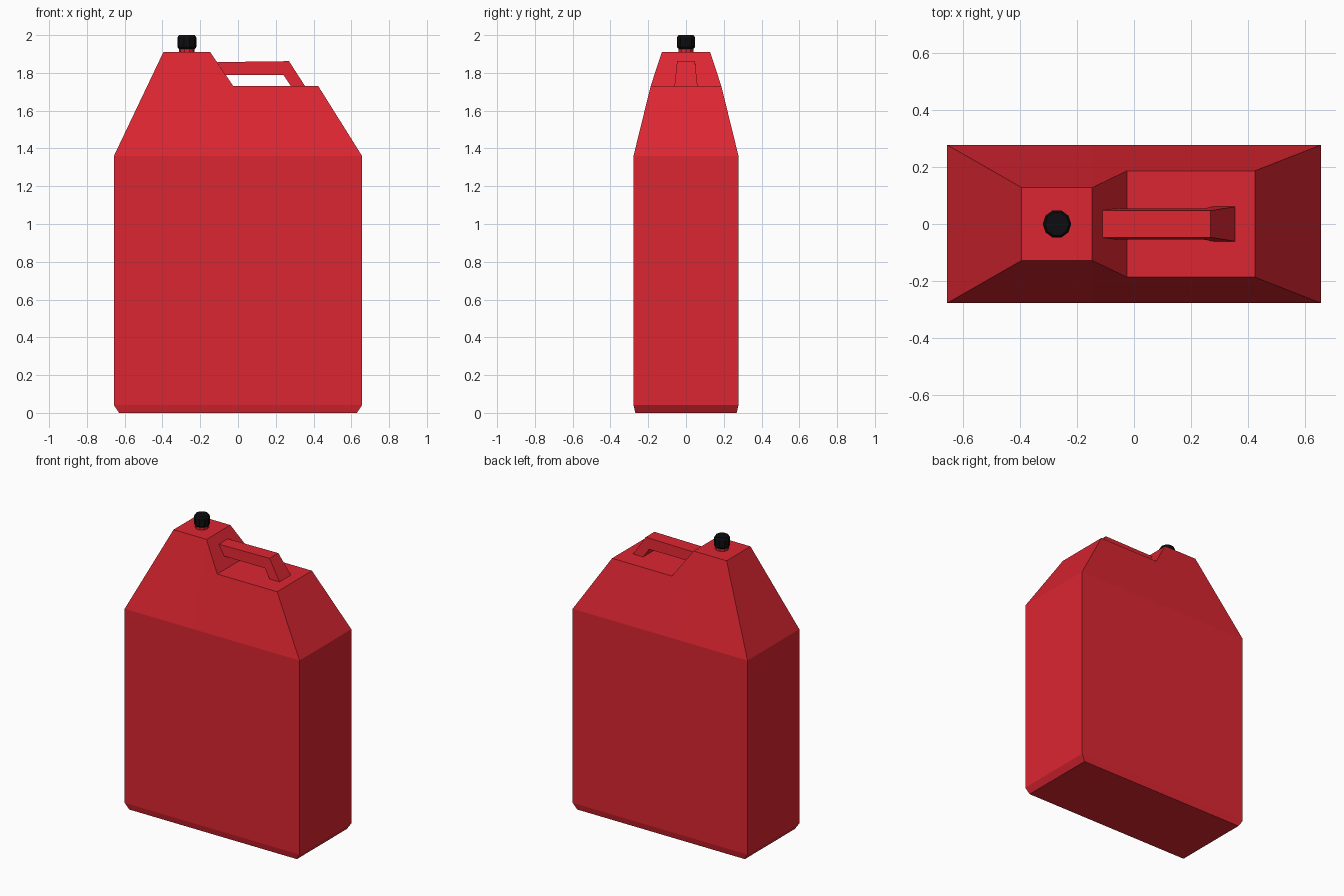
import bpy, math

if "Cube" in bpy.data.objects:
    bpy.data.objects.remove(bpy.data.objects["Cube"])

def material(name, rgb):
    m = bpy.data.materials.new(name)
    m.diffuse_color = (*rgb, 1)
    m.use_nodes = True
    m.node_tree.nodes["Principled BSDF"].inputs["Base Color"].default_value = m.diffuse_color
    return m

RED = material("red plastic", (0.72, 0.019, 0.031))
BLACK = material("black plastic", (0.004, 0.004, 0.005))

def add_object(name, verts, faces, mat):
    me = bpy.data.meshes.new(name)
    me.from_pydata(verts, [], faces)
    me.materials.append(mat)
    me.update()
    ob = bpy.data.objects.new(name, me)
    bpy.context.collection.objects.link(ob)
    return ob

def mirrored_profile(points):
    """Front copy (-y) then back copy (+y) of (x, half_depth, z) points."""
    return [(x, -y, z) for x, y, z in points] + [(x, y, z) for x, y, z in points]

# Can body: outline anticlockwise from the front, with half depth at each corner
outline = [(-0.63, 0.268, 0), (0.63, 0.268, 0),
           (0.657, 0.278, 0.042), (0.657, 0.278, 1.36),
           (0.425, 0.187, 1.73), (-0.025, 0.187, 1.73),
           (-0.147, 0.128, 1.91), (-0.395, 0.128, 1.91),
           (-0.657, 0.278, 1.36), (-0.657, 0.278, 0.042),
           (-0.147, 0.278, 1.36)]            # last point: crease on the wall
n, rim = len(outline), 10
front = [(0, 1, 2, 9), (9, 2, 3, 10, 8), (8, 10, 6, 7), (10, 3, 4, 5, 6)]
faces = front + [tuple(i + n for i in reversed(f)) for f in front]
faces += [(i, i + n, (i + 1) % rim + n, (i + 1) % rim) for i in range(rim)]
add_object("can_body", mirrored_profile(outline), faces, RED)

# Handle: bar from the spout slope, bent down to the shelf, narrowing upwards
bar = [(-0.110, 0.048, 1.857), (0.27, 0.047, 1.862), (0.355, 0.061, 1.73),
       (0.28, 0.061, 1.73), (0.24, 0.054, 1.79), (-0.066, 0.054, 1.79)]
k = len(bar)
sides = [(0, 5, 4, 1), (1, 4, 3, 2)]
faces = sides + [tuple(i + k for i in reversed(f)) for f in sides]
faces += [(i, i + 1, i + 1 + k, i + k) for i in (0, 1, 3, 4)]
add_object("handle", mirrored_profile(bar), faces, RED)

# Neck and screw cap: stacked rings
def lathe(name, rings, sides, mat, cx=-0.271):
    verts = [(cx + r * math.cos(2 * math.pi * i / sides),
              r * math.sin(2 * math.pi * i / sides), z)
             for r, z in rings for i in range(sides)]
    faces = [(a * sides + i, a * sides + (i + 1) % sides,
              (a + 1) * sides + (i + 1) % sides, (a + 1) * sides + i)
             for a in range(len(rings) - 1) for i in range(sides)]
    faces.append(tuple(reversed(range(sides))))
    faces.append(tuple(range((len(rings) - 1) * sides, len(rings) * sides)))
    return add_object(name, verts, faces, mat)

lathe("neck", [(0.042, 1.905), (0.042, 1.935)], 10, RED)
lathe("cap", [(0.042, 1.927), (0.05, 1.936), (0.05, 1.988), (0.042, 2.0)], 10, BLACK)
